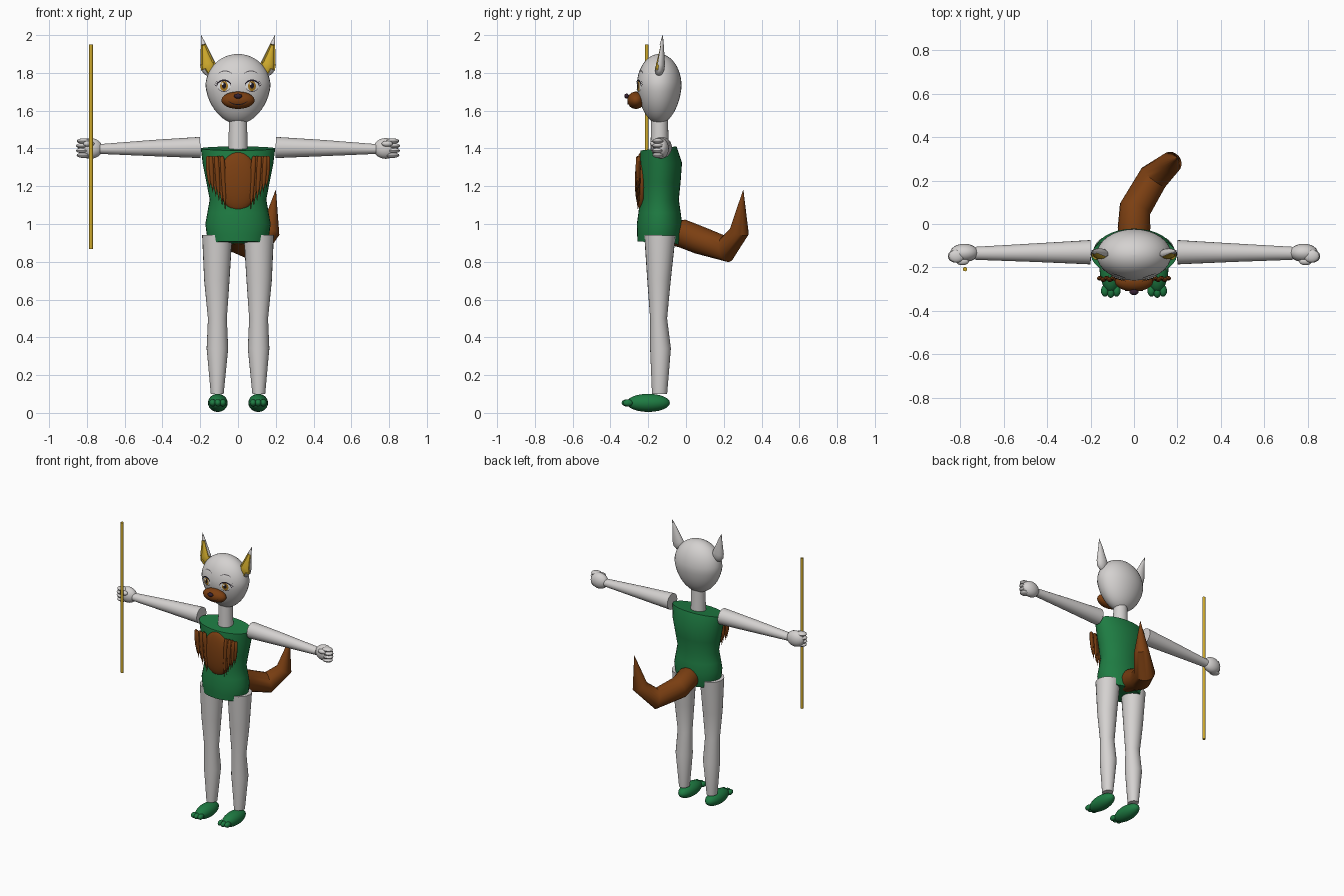
import bpy, bmesh, math
from mathutils import Vector, Matrix

if "Cube" in bpy.data.objects:
    bpy.data.objects.remove(bpy.data.objects["Cube"])


def material(name, r, g, b):
    m = bpy.data.materials.new(name)
    m.use_nodes = True
    m.diffuse_color = (r, g, b, 1)
    m.node_tree.nodes["Principled BSDF"].inputs["Base Color"].default_value = (r, g, b, 1)
    return m


FUR = material("pale grey fur", .66, .64, .63)
GREEN = material("leaf green", .013, .2, .055)
BROWN = material("russet brown", .2, .05, .006)
GOLD = material("gold", .62, .4, .025)
DARK = material("near black", .012, .008, .015)
WHITE = material("eye white", .85, .85, .85)
AMBER = material("amber iris", .4, .19, .015)
NOSE = material("plum nose", .035, .015, .03)
BROW = material("brow grey", .12, .11, .12)


def finish(name, bm, mats, recalc=True):
    if recalc:
        bmesh.ops.recalc_face_normals(bm, faces=bm.faces)
    me = bpy.data.meshes.new(name)
    bm.to_mesh(me)
    bm.free()
    for m in mats:
        me.materials.append(m)
    ob = bpy.data.objects.new(name, me)
    bpy.context.collection.objects.link(ob)
    bpy.ops.object.select_all(action="DESELECT")
    ob.select_set(True)
    bpy.context.view_layer.objects.active = ob
    bpy.ops.object.shade_smooth_by_angle(angle=math.radians(40))
    return ob


def loft_mesh(stations, sides=24):
    """Skin elliptical rings (x, y, z, radius a, radius b) along a path."""
    bm = bmesh.new()
    pts = [Vector(s[:3]) for s in stations]
    frame, old, rings = Matrix.Identity(3), Vector((0, 0, 1)), []
    for i, s in enumerate(stations):
        t = (pts[min(i + 1, len(pts) - 1)] - pts[max(i - 1, 0)]).normalized()
        frame = old.rotation_difference(t).to_matrix() @ frame
        old = t
        ring = []
        for k in range(sides):
            a = math.tau * k / sides
            ring.append(bm.verts.new(pts[i] + frame @ Vector((s[3] * math.cos(a), s[4] * math.sin(a), 0))))
        rings.append(ring)
    for lo, hi in zip(rings, rings[1:]):
        for k in range(sides):
            n = (k + 1) % sides
            bm.faces.new((lo[k], lo[n], hi[n], hi[k]))
    bm.faces.new(rings[0][::-1])
    bm.faces.new(rings[-1])
    return bm


def loft(name, stations, mat, sides=24):
    return finish(name, loft_mesh(stations, sides), [mat])


def ball(name, centre, radii, mat, seg=24):
    bm = bmesh.new()
    bmesh.ops.create_uvsphere(bm, u_segments=seg, v_segments=seg // 2, radius=1)
    bmesh.ops.transform(bm, verts=bm.verts, matrix=Matrix.Translation(centre) @ Matrix.Diagonal((*radii, 1)))
    return finish(name, bm, [mat])


# Head: an egg, narrower towards the chin
CY, HZ = -.142, 1.73


def head_radius(z):
    u = (z - HZ) / (.17 if z > HZ else .2)
    return .172 * math.sqrt(max(0, 1 - u * u)) * (1 if u > 0 else 1 + .12 * u)


def head_front(x, z):
    return CY - .69 * math.sqrt(max(0, head_radius(z) ** 2 - x * x))


def muzzle_front(x, z):
    return -.265 - .046 * math.sqrt(max(0, 1 - (x / .088) ** 2 - ((z - 1.655) / .046) ** 2))


egg = []
for k in range(25):
    c = -math.cos(math.pi * k / 24)
    z = HZ + c * (.17 if c > 0 else .2)
    r = max(head_radius(z), .001)
    egg.append((0, CY, z, r, r * .69))
loft("head", egg, FUR, 32)
loft("neck", [(0, -.14, 1.36, .052, .048), (0, -.14, 1.57, .047, .045)], FUR)


def plate(name, rows, lift, mat, surface=head_front):
    """Thin painted detail: a grid of (x, z) points laid on a front surface."""
    bm = bmesh.new()
    grid = [[bm.verts.new((x, surface(x, z) - lift, z)) for x, z in row] for row in rows]
    for a, b in zip(grid, grid[1:]):
        for i in range(len(a) - 1):
            bm.faces.new((a[i], a[i + 1], b[i + 1], b[i]))
    bmesh.ops.remove_doubles(bm, verts=bm.verts, dist=.00005)
    bm.normal_update()
    for f in bm.faces:
        if f.normal.y > 0:
            f.normal_flip()
    return finish(name, bm, [mat], False)


def disc(name, x, z, rx, rz, lift, mat):
    rows = [[(x + rx * k / 4 * math.cos(math.tau * i / 24), z + rz * k / 4 * math.sin(math.tau * i / 24))
             for i in range(25)] for k in range(5)]
    plate(name, rows, lift, mat)


def arc(name, x, z, rx, rz, start, end, thick, lift, mat, surface=head_front):
    """Tapered stroke along part of an ellipse, angles in degrees."""
    rows = [[], []]
    for i in range(17):
        a = math.radians(start + (end - start) * i / 16)
        w = thick * (.25 + .75 * math.sin(math.pi * i / 16))
        for row, g in zip(rows, (0, w)):
            row.append((x + (rx + g) * math.cos(a), z + (rz + g) * math.sin(a)))
    plate(name, rows, lift, mat, surface)


for s, side in ((1, "left"), (-1, "right")):
    # Eyes and brows
    ex, ez = s * .074, 1.73
    disc(side + "_eye_white", ex, ez, .036, .028, .003, WHITE)
    disc(side + "_iris", ex, ez, .021, .026, .0045, AMBER)
    disc(side + "_pupil", ex, ez + .003, .011, .016, .006, DARK)
    disc(side + "_eye_glint", ex - .008, ez + .012, .006, .006, .0075, WHITE)
    arc(side + "_upper_lash", ex, ez, .036, .026, 5, 175, .009, .007, DARK)
    arc(side + "_lower_lash", ex, ez, .035, .027, 200, 340, .003, .006, DARK)
    for j in range(3):
        fx, fz = ex + s * (.03 + .004 * j), ez + .02 - .009 * j
        plate(side + "_lash_flick", [[(fx, fz), (fx + s * .016, fz + .009)],
                                     [(fx, fz - .005), (fx + s * .016, fz + .008)]], .007, DARK)
    arc(side + "_brow", s * .068, 1.775, .046, .032, 40, 140, .006, .003, BROW)

    # Ears: curved horns with a recessed gold front
    ear = [(.138, 1.785, .008, .008), (.146, 1.8, .03, .02), (.155, 1.825, .042, .028),
           (.161, 1.85, .04, .027), (.17, 1.89, .029, .021), (.183, 1.95, .014, .011), (.196, 2, .001, .001)]
    bm = loft_mesh([(s * x, -.145 + (z - 1.785) * .1, z, a, b) for x, z, a, b in ear])
    bmesh.ops.recalc_face_normals(bm, faces=bm.faces)
    bm.normal_update()
    inner = [f for f in bm.faces if f.normal.y < -.5 and 1.81 < f.calc_center_median().z < 1.97]
    for f in inner:
        f.material_index = 1
    bmesh.ops.inset_region(bm, faces=inner, thickness=.003, depth=-.008)
    finish(side + "_ear", bm, [FUR, GOLD])

    # Arms, hands and curled fingers
    loft(side + "_arm", [(s * .2, -.13, 1.405, .056, .056), (s * .45, -.132, 1.402, .043, .043),
                         (s * .73, -.135, 1.397, .026, .03)], FUR)
    ball(side + "_hand", (s * .782, -.133, 1.4), (.065, .042, .055), FUR)
    for j in range(4):
        ball(side + "_finger", (s * (.824 - .004 * abs(j - 1.5)), -.148, 1.364 + .025 * j),
             (.036, .03, .0145), FUR, 16)
    ball(side + "_thumb", (s * .79, -.172, 1.425), (.03, .018, .016), FUR, 16)

    # Legs, feet and toes
    leg = [(.1, .11, -.14, .034, .04), (.34, .109, -.135, .057, .055), (.5, .109, -.145, .05, .045),
           (.7, .112, -.143, .067, .062), (.94, .11, -.138, .08, .083)]
    loft(side + "_leg", [(s * x, y, z, a, b) for z, x, y, a, b in leg], FUR)
    ball(side + "_foot", (s * .107, -.2, .053), (.052, .115, .048), GREEN)
    for j in (-1, 0, 1):
        ball(side + "_toe", (s * .107 + j * .027, -.308 - .006 * (j == 0), .053), (.018, .027, .019), GREEN, 16)

    # Feather fringe beside the chest patch
    for j in range(6):
        x, drop = .155 - .015 * j, .17 + .022 * j
        feather = [(1.36, .004), (1.352, .011), (1.3, .014), (1.36 - drop * .65, .011), (1.36 - drop, .001)]
        loft(side + "_feather", [(s * (x + .06 * (z - 1.28)), -.25 - .006 * (j % 2), z, r, r * .8)
                                 for z, r in feather], BROWN, 10)

# Muzzle, nose and mouth
ball("muzzle", (0, -.265, 1.655), (.088, .046, .046), BROWN)
ball("nose", (0, -.314, 1.677), (.021, .013, .013), NOSE)
arc("mouth", 0, 1.665, .055, .03, 205, 335, .005, .003, DARK, muzzle_front)

# Leotard and chest patch
loft("leotard", [(0, -.145, .9, .155, .112), (0, -.142, .94, .165, .117), (0, -.14, 1, .173, .12),
                 (0, -.14, 1.06, .162, .112), (0, -.14, 1.13, .15, .102), (0, -.138, 1.22, .167, .109),
                 (0, -.136, 1.32, .187, .115), (0, -.145, 1.4, .197, .096)], GREEN, 32)
ball("chest_patch", (0, -.235, 1.225), (.105, .036, .157), BROWN, 32)

# Tail: bent and ending in a point
loft("tail", [(0, -.09, .95, .06, .06), (0, -.02, .95, .075, .075), (.005, .07, .915, .074, .074),
              (.09, .215, .868, .07, .07), (.17, .282, .96, .052, .052), (.2, .303, 1.18, .001, .001)], BROWN, 20)

# Staff beside the right hand
loft("staff", [(-.778, -.208, .868, .01, .01), (-.778, -.208, 1.95, .01, .01)], GOLD, 12)
